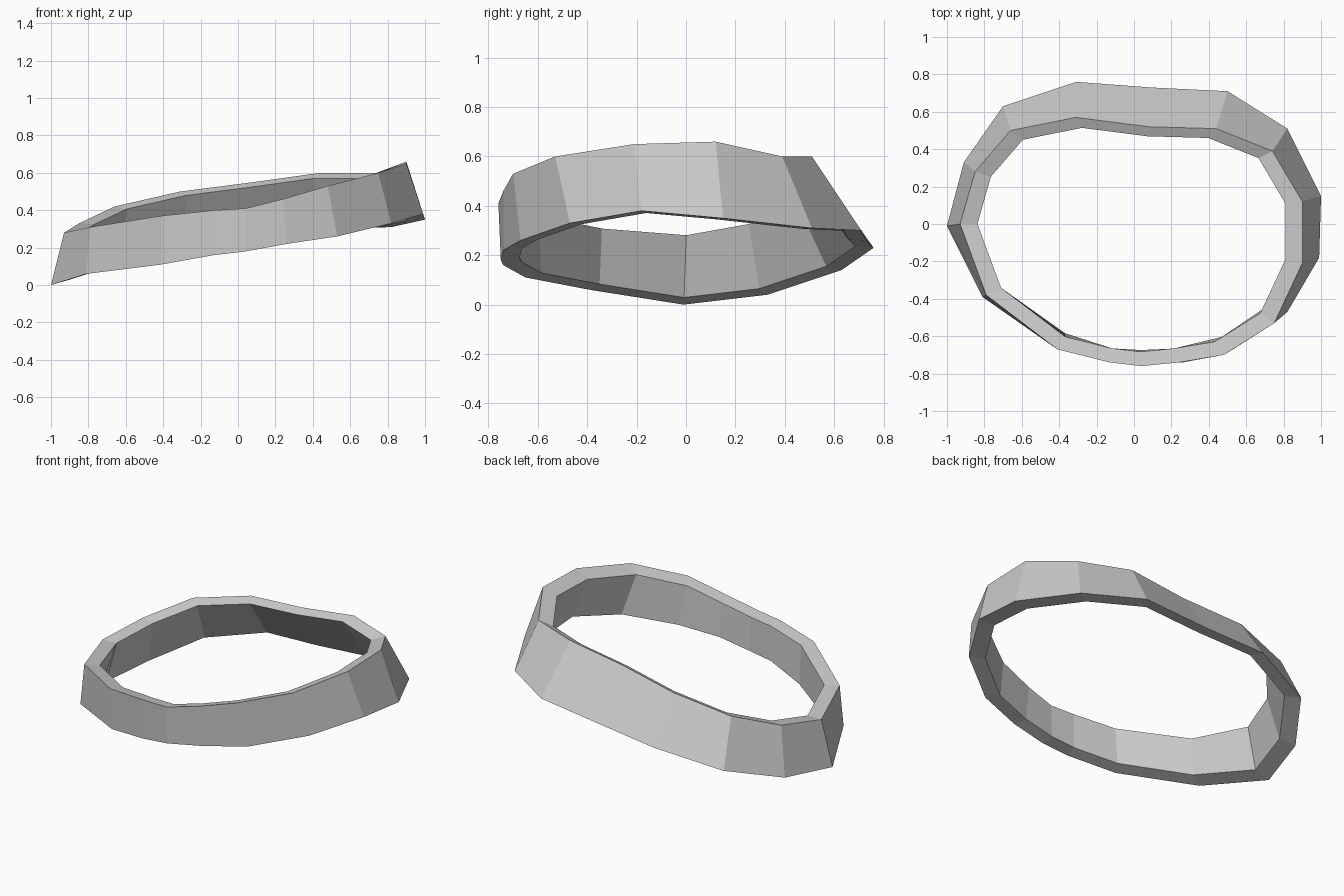
import bpy
import bmesh
from mathutils import Vector

default_cube = bpy.data.objects.get("Cube")
if default_cube:
    bpy.data.objects.remove(default_cube, do_unlink=True)


def make_material(name, color):
    material = bpy.data.materials.new(name)
    material.use_nodes = True
    material.diffuse_color = color
    material.node_tree.nodes["Principled BSDF"].inputs["Base Color"].default_value = color
    return material


# Outer rims of the band, counter-clockwise, starting at the low right tip
LOWER_RIM = [
    (-1, -.01, 0), (-.81, -.39, .06), (-.41, -.65, .11), (-.13, -.74, .16),
    (.04, -.75, .18), (.26, -.74, .22), (.53, -.67, .26), (.82, -.47, .33),
    (.99, -.18, .38), (1, .15, .35), (.82, .51, .31), (.5, .71, .3),
    (.09, .73, .26), (-.31, .76, .23), (-.7, .63, .14), (-.91, .33, .04),
]
UPPER_RIM = [
    (-.93, 0, .28), (-.79, -.38, .31), (-.41, -.67, .37), (-.13, -.74, .4),
    (.04, -.76, .41), (.24, -.74, .46), (.48, -.7, .53), (.75, -.53, .6),
    (.9, -.21, .65), (.9, .12, .66), (.74, .39, .6), (.44, .51, .6),
    (.08, .52, .55), (-.31, .57, .5), (-.66, .5, .42), (-.85, .28, .33),
]

# The inner wall is the outer wall shrunk about the middle of the ring
CENTER = Vector((0, .01, .29))
INNER_SCALE = .9


def inset(rim):
    return [CENTER + (Vector(point) - CENTER) * INNER_SCALE for point in rim]


def add_loop(bm, points):
    return [bm.verts.new(point) for point in points]


def bridge(bm, first, second):
    count = len(first)
    for i in range(count):
        j = (i + 1) % count
        bm.faces.new((first[i], first[j], second[j], second[i]))


# Closed faceted band: outer wall, top rim, inner wall and underside
def build_band(name, material):
    bm = bmesh.new()
    outlines = (LOWER_RIM, UPPER_RIM, inset(UPPER_RIM), inset(LOWER_RIM))
    loops = [add_loop(bm, outline) for outline in outlines]
    for index, loop in enumerate(loops):
        bridge(bm, loop, loops[(index + 1) % len(loops)])
    bmesh.ops.recalc_face_normals(bm, faces=bm.faces)
    mesh = bpy.data.meshes.new(name)
    bm.to_mesh(mesh)
    bm.free()
    mesh.materials.append(material)
    band = bpy.data.objects.new(name, mesh)
    bpy.context.collection.objects.link(band)
    return band


grey = make_material("plain_grey", (.6, .6, .6, 1))
build_band("faceted_band", grey)
